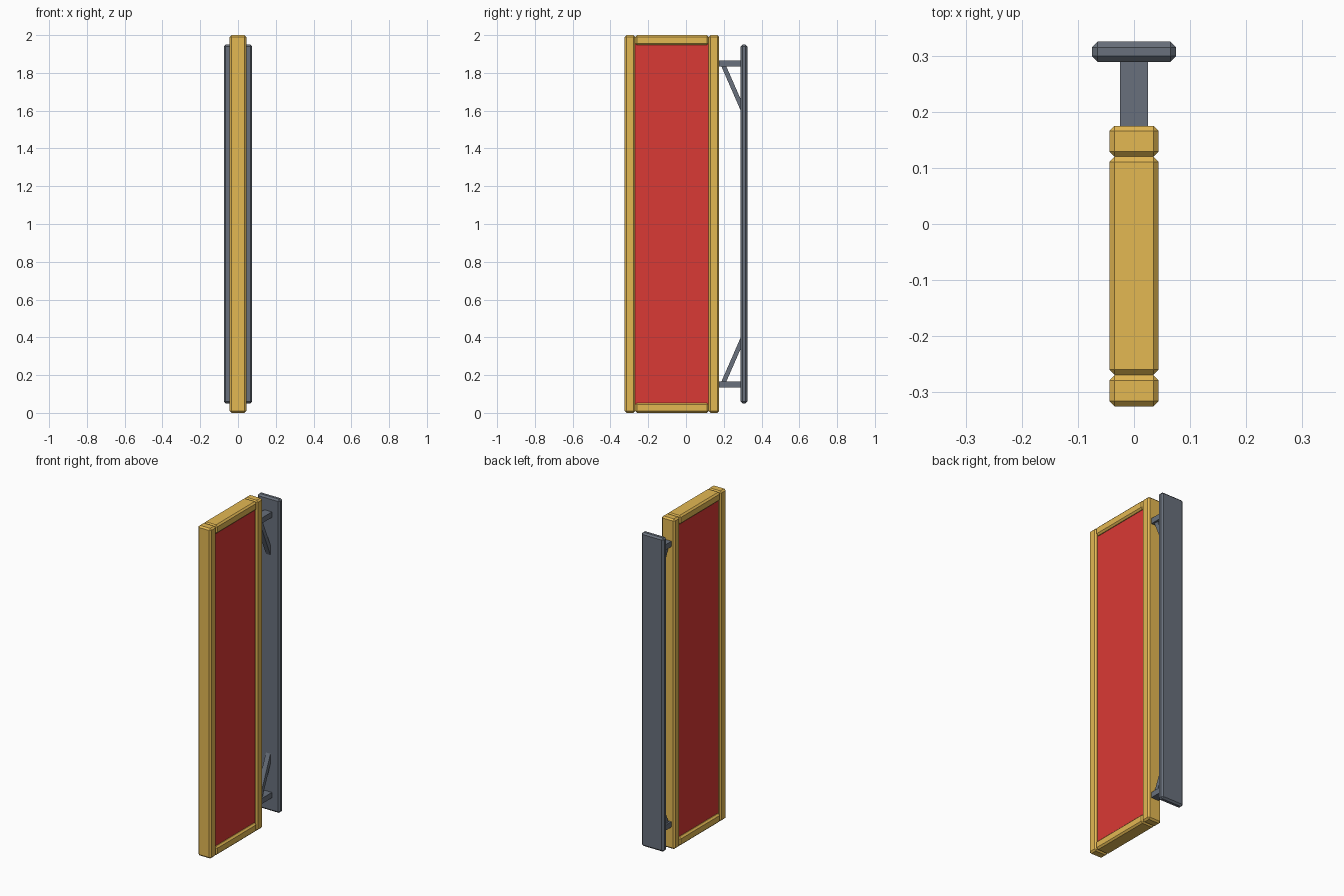
import bpy, bmesh

if "Cube" in bpy.data.objects:
    bpy.data.objects.remove(bpy.data.objects["Cube"])


def material(name, rgb):
    m = bpy.data.materials.new(name)
    m.diffuse_color = (*rgb, 1)
    m.use_nodes = True
    m.node_tree.nodes["Principled BSDF"].inputs["Base Color"].default_value = m.diffuse_color
    return m


GOLD = material("gold_wood", (0.77, 0.48, 0.086))
RED = material("red_panel", (0.70, 0.041, 0.035))
STEEL = material("dark_steel", (0.14, 0.163, 0.20))


def finish(name, bm, mat, bevel=0):
    bmesh.ops.recalc_face_normals(bm, faces=bm.faces)
    me = bpy.data.meshes.new(name)
    bm.to_mesh(me)
    bm.free()
    me.materials.append(mat)
    ob = bpy.data.objects.new(name, me)
    bpy.context.collection.objects.link(ob)
    if bevel:
        mod = ob.modifiers.new("chamfer", "BEVEL")
        mod.width = bevel
        mod.segments = 1
    return ob


def box(name, half_x, y, z, mat, bevel=0):
    # box centred on x, spanning the y and z ranges
    bm = bmesh.new()
    bmesh.ops.create_cube(bm, size=1)
    for v in bm.verts:
        v.co = (2 * half_x * v.co.x, y[v.co.y > 0], z[v.co.z > 0])
    return finish(name, bm, mat, bevel)


def prism(name, half_x, profile, mat):
    # y-z profile extruded along x
    bm = bmesh.new()
    face = bm.faces.new([bm.verts.new((-half_x, y, z)) for y, z in profile])
    ext = bmesh.ops.extrude_face_region(bm, geom=[face])
    verts = [g for g in ext["geom"] if isinstance(g, bmesh.types.BMVert)]
    bmesh.ops.translate(bm, verts=verts, vec=(2 * half_x, 0, 0))
    return finish(name, bm, mat)


# chamfered frame
box("front_stile", 0.044, (-0.325, -0.269), (0, 2), GOLD, 0.0095)
box("back_stile", 0.044, (0.12, 0.175), (0, 2), GOLD, 0.0095)
box("bottom_rail", 0.044, (-0.269, 0.12), (0, 0.053), GOLD, 0.0095)
box("top_rail", 0.044, (-0.269, 0.12), (1.947, 2), GOLD, 0.0095)

# recessed panel
box("panel", 0.03, (-0.275, 0.125), (0.045, 1.955), RED)

# mounting plate behind the frame
box("mounting_plate", 0.075, (0.289, 0.325), (0.05, 1.95), STEEL, 0.01)

# arms and diagonal braces, mirrored about mid height
BRACE = [(0.185, 0.16), (0.211, 0.16), (0.295, 0.352), (0.295, 0.412)]
for side, flip in (("lower", False), ("upper", True)):
    def fz(z):
        return 2 - z if flip else z
    box(side + "_arm", 0.025, (0.17, 0.295), sorted((fz(0.134), fz(0.167))), STEEL)
    prism(side + "_brace", 0.015, [(y, fz(z)) for y, z in BRACE], STEEL)
